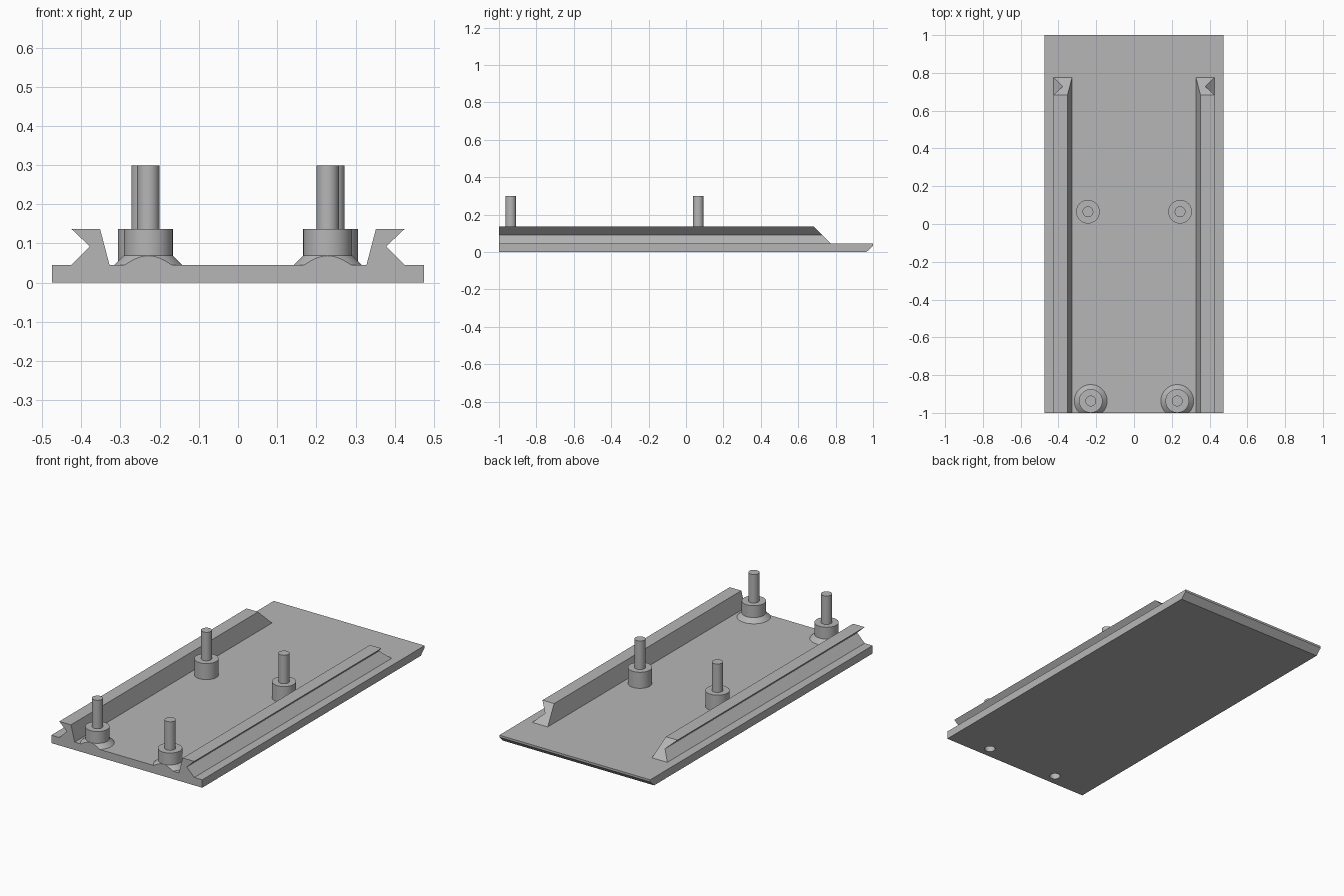
import bpy
import bmesh
from math import radians, tau
from mathutils import Vector

cube = bpy.data.objects.get("Cube")
if cube:
    bpy.data.objects.remove(cube, do_unlink=True)

grey = bpy.data.materials.new("plain grey")
grey.use_nodes = True
colour = (0.47, 0.47, 0.47, 1)
grey.diffuse_color = colour
grey.node_tree.nodes["Principled BSDF"].inputs["Base Color"].default_value = colour

PLATE_TOP = 0.045
BOSS_TOP = 0.1365
PIN_TOP = 0.2985
PIN_R, BOSS_R, FLARE_R = 0.0285, 0.0625, 0.087
HALF_W = 0.475


def finish(name, bm, location=(0, 0, 0), smooth=False):
    bmesh.ops.recalc_face_normals(bm, faces=bm.faces)
    mesh = bpy.data.meshes.new(name)
    bm.to_mesh(mesh)
    bm.free()
    obj = bpy.data.objects.new(name, mesh)
    obj.location = location
    mesh.materials.append(grey)
    bpy.context.collection.objects.link(obj)
    bpy.ops.object.select_all(action="DESELECT")
    obj.select_set(True)
    bpy.context.view_layer.objects.active = obj
    if smooth:
        bpy.ops.object.shade_smooth_by_angle(angle=radians(30))
    return obj


def extrude_outline(points, offset):
    bm = bmesh.new()
    face = bm.faces.new([bm.verts.new(p) for p in points])
    out = bmesh.ops.extrude_face_region(bm, geom=[face])
    verts = [g for g in out["geom"] if isinstance(g, bmesh.types.BMVert)]
    bmesh.ops.translate(bm, verts=verts, vec=offset)
    return bm, verts


def lathe(profile):
    bm = bmesh.new()
    verts = [bm.verts.new((r, 0, z)) for r, z in profile]
    edges = [bm.edges.new(pair) for pair in zip(verts, verts[1:])]
    bmesh.ops.spin(bm, geom=verts + edges, cent=(0, 0, 0), axis=(0, 0, 1),
                   angle=tau, steps=48)
    bmesh.ops.remove_doubles(bm, verts=bm.verts, dist=1e-5)
    return bm


# Base plate with a bevelled lower back edge
side = [(-1, 0), (0.965, 0), (1, 0.033), (1, PLATE_TOP), (-1, PLATE_TOP)]
bm, _ = extrude_outline([(-HALF_W, y, z) for y, z in side], (2 * HALF_W, 0, 0))
plate = finish("base_plate", bm)

# Dovetail rails with sloped back ends
section = [(0.425, PLATE_TOP), (0.378, 0.092), (0.425, BOSS_TOP),
           (0.352, BOSS_TOP), (0.328, PLATE_TOP)]
for label, s in (("left", 1), ("right", -1)):
    bm, ends = extrude_outline([(s * x, -1, z) for x, z in section], (0, 1.775, 0))
    for v in ends:
        v.co.y -= v.co.z - PLATE_TOP
    finish(label + "_rail", bm)

# Shared upper part of every post: boss with a thinner pin on it
upper = [(BOSS_R, BOSS_TOP), (PIN_R, BOSS_TOP), (PIN_R, PIN_TOP), (0, PIN_TOP)]
rear_profile = [(0, PLATE_TOP), (BOSS_R, PLATE_TOP)] + upper
# Front posts have a flared foot and a blind hole from below
front_profile = [(0, 0.1), (PIN_R, 0.1), (PIN_R, PLATE_TOP),
                 (FLARE_R, PLATE_TOP), (BOSS_R, 0.069)] + upper

for label, s in (("left", 1), ("right", -1)):
    finish("rear_post_" + label, lathe(rear_profile), (s * 0.244, 0.065, 0), True)

    spot = Vector((s * 0.229, -0.937, 0))
    bm = lathe(front_profile)
    # Trim the foot flush with the front of the plate
    cut = bmesh.ops.bisect_plane(bm, geom=bm.verts[:] + bm.edges[:] + bm.faces[:],
                                 plane_co=(0, -1 - spot.y, 0), plane_no=(0, -1, 0),
                                 clear_outer=True)
    rim = [g for g in cut["geom_cut"] if isinstance(g, bmesh.types.BMEdge)]
    bmesh.ops.holes_fill(bm, edges=rim, sides=0)
    finish("front_post_" + label, bm, spot, True)

    # Hole through the plate under the front post
    cutter = finish("hole_cutter", lathe([(0, -0.1), (PIN_R, -0.1),
                                          (PIN_R, 0.1), (0, 0.1)]), spot)
    cutter.hide_render = True
    bpy.context.view_layer.update()
    mod = plate.modifiers.new("hole", "BOOLEAN")
    mod.operation = "DIFFERENCE"
    mod.solver = "EXACT"
    mod.object = cutter
    bpy.context.view_layer.objects.active = plate
    bpy.ops.object.modifier_apply(modifier=mod.name)
    bpy.data.objects.remove(cutter, do_unlink=True)
